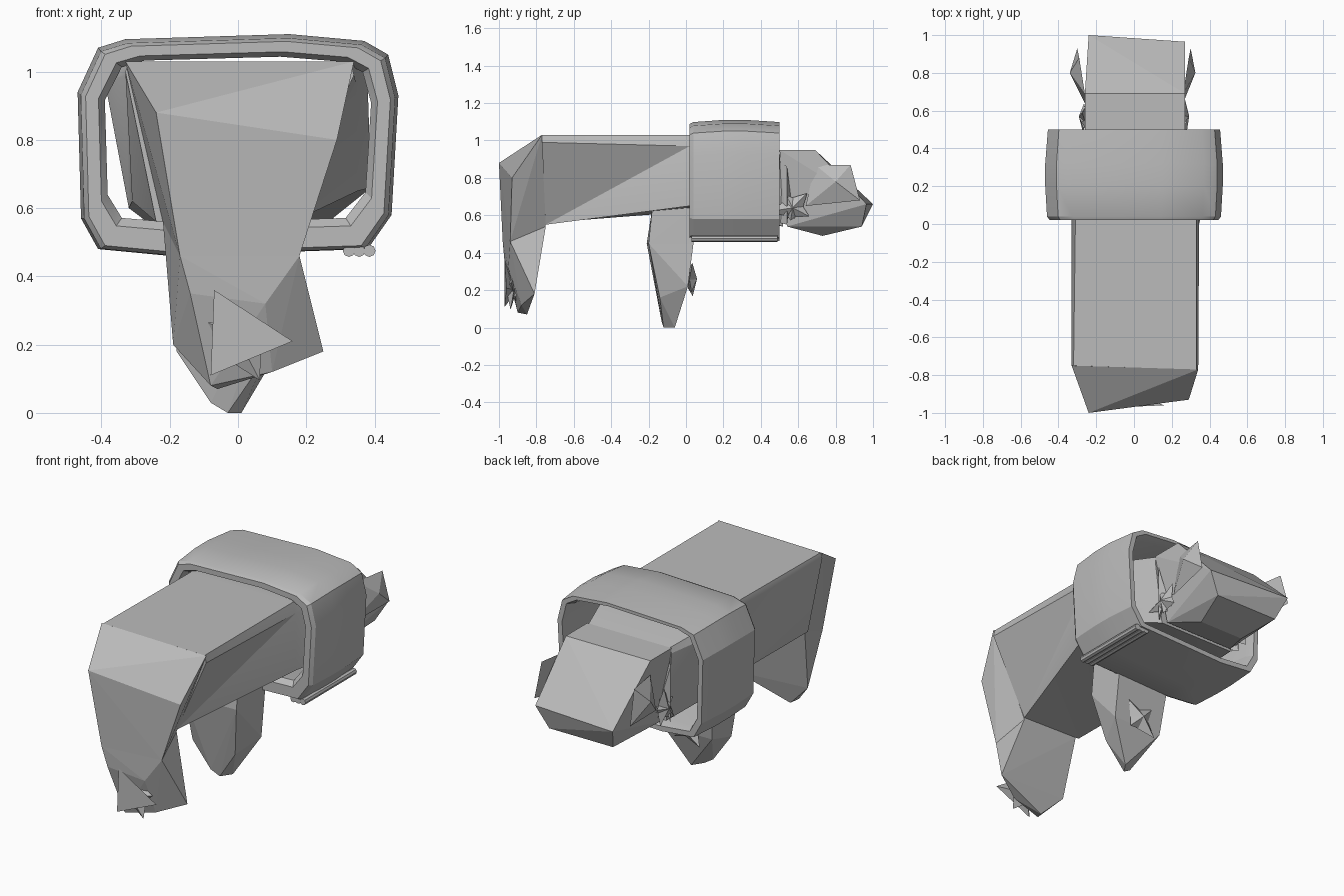
import bpy
import bmesh
from math import cos, sin, pi
from mathutils import Matrix, Vector

default_cube = bpy.data.objects.get("Cube")
if default_cube:
    bpy.data.objects.remove(default_cube, do_unlink=True)

# One plain grey for the whole model
grey = bpy.data.materials.new("plain_grey")
grey.use_nodes = True
grey.diffuse_color = (0.5, 0.5, 0.5, 1)
grey.node_tree.nodes["Principled BSDF"].inputs["Base Color"].default_value = (0.5, 0.5, 0.5, 1)


def finish(name, bm, smooth=False):
    """Turn a bmesh into a coloured, shaded object."""
    bmesh.ops.recalc_face_normals(bm, faces=bm.faces)
    mesh = bpy.data.meshes.new(name)
    bm.to_mesh(mesh)
    bm.free()
    mesh.materials.append(grey)
    part = bpy.data.objects.new(name, mesh)
    bpy.context.collection.objects.link(part)
    if smooth:
        bpy.ops.object.select_all(action='DESELECT')
        part.select_set(True)
        bpy.context.view_layer.objects.active = part
        bpy.ops.object.shade_smooth_by_angle(angle=pi / 7)
    return part


def add_hull(bm, points):
    """Add a faceted convex chunk around the points."""
    verts = [bm.verts.new(p) for p in points]
    result = bmesh.ops.convex_hull(bm, input=verts)
    loose = [v for v in result["geom_interior"] if isinstance(v, bmesh.types.BMVert)]
    bmesh.ops.delete(bm, geom=loose, context='VERTS')


def hull(name, *chunks):
    bm = bmesh.new()
    for points in chunks:
        add_hull(bm, points)
    return finish(name, bm)


def loft(name, sections, closed=False):
    """Skin matching cross-sections with triangles."""
    bm = bmesh.new()
    rows = [[bm.verts.new(p) for p in section] for section in sections]
    pairs = list(zip(rows, rows[1:]))
    if closed:
        pairs.append((rows[-1], rows[0]))
    else:
        bm.faces.new(rows[0])
        bm.faces.new(rows[-1])
    for a, b in pairs:
        for i in range(len(a)):
            j = (i + 1) % len(a)
            bm.faces.new((a[i], a[j], b[i]))
            bm.faces.new((a[j], b[j], b[i]))
    return finish(name, bm, True)


def spikes(name, centre, axis, lengths, width):
    """Fan of pointed shards spread around an axis."""
    bm = bmesh.new()
    axis = Vector(axis).normalized()
    u = axis.orthogonal().normalized()
    v = axis.cross(u)
    c = Vector(centre)
    for i, length in enumerate(lengths):
        angle = 2 * pi * i / len(lengths)
        out = u * cos(angle) + v * sin(angle)
        side = axis.cross(out) * width
        add_hull(bm, [c + side, c - side, c + axis * width * 0.7, c + (out + axis * 0.2) * length])
    return finish(name, bm)


# Torso, widening inside the band and then narrowing to the neck
loft("torso", [
    [(-.33, -.75, 1), (-.32, -.75, 1.03), (.33, -.77, 1.03),
     (.34, -.77, .99), (.14, -.75, .55), (-.24, -.75, .56)],
    [(-.33, .02, .99), (-.31, .02, 1.03), (.33, .02, 1.03),
     (.345, .02, .97), (.35, .02, .65), (-.31, .02, .62)],
    [(-.39, .13, .97), (-.36, .13, 1.03), (.36, .13, 1.03),
     (.38, .13, .96), (.39, .13, .66), (-.32, .13, .6)],
    [(-.26, .5, .92), (-.25, .5, .95), (.26, .5, .95),
     (.27, .5, .92), (.24, .52, .54), (-.24, .52, .54)],
])

# Rear haunch and the single broad rear leg
knee = [(-.17, -.98, .46), (.18, -.94, .46), (.14, -.75, .54), (-.22, -.75, .56)]
hull("rear_haunch", knee + [
    (-.24, -1, .88), (.29, -.93, .8), (.34, -.77, 1.03), (-.33, -.75, 1.03)])
hull("rear_leg", knee + [
    (-.14, -.97, .35), (.08, -.95, .32), (.25, -.81, .18), (-.19, -.82, .2),
    (-.08, -.9, .08), (.1, -.88, .12), (-.06, -.85, .07)])
hull("rear_claw", [
    (-.07, -.97, .36), (.16, -.96, .21), (-.08, -.97, .11), (0, -.9, .2)])
spikes("rear_paw_spikes", (0, -.91, .22), (0, -1, 0), [.11, .14, .12, .1, .14], .08)

# Single front leg, nearly straight down to a pointed foot
shin = [(-.19, -.21, .45), (.13, -.2, .45), (.14, .04, .45), (-.19, .04, .45)]
hull("front_leg", shin + [
    (-.19, -.18, .64), (.13, -.18, .64), (.14, .04, .64), (-.19, .04, .64)],
    shin + [(-.18, -.15, .18), (.08, -.14, .16), (.14, .01, .22), (-.17, .01, .22),
            (-.08, -.13, .03), (-.03, -.12, 0), (.01, -.06, 0)])
spikes("front_paw_spikes", (-.02, .01, .26), (0, 1, 0), [.12, .1, .13, .11], .07)

# Hollow band around the shoulders, thick at one rim and thin at the other
outline = [(-.47, .94), (-.41, 1.07), (-.33, 1.095), (.15, 1.11), (.37, 1.09), (.44, 1.05),
           (.47, .93), (.45, .58), (.38, .48), (-.2, .46), (-.41, .48), (-.46, .57)]
middle = .785
lips = [(.05, .83, .75, .8), (.02, .87, .81, .795), (.02, .95, .95, .78),
        (.04, .98, .98, .78), (.2, 1, 1, middle), (.32, 1, 1, middle),
        (.5, .97, .98, .78), (.5, .91, .91, middle), (.45, .88, .86, middle)]
loft("shoulder_band", [
    [(x * wide, y, centre + (z - middle) * tall) for x, z in outline]
    for y, wide, tall, centre in lips], closed=True)

# Three ridges running under the band
bm = bmesh.new()
for i in range(3):
    place = Matrix.Translation((.325 + i * .03, .26, .475)) @ Matrix.Rotation(pi / 2, 4, 'X')
    bmesh.ops.create_cone(bm, cap_ends=True, segments=8, radius1=.018, radius2=.018,
                          depth=.46, matrix=place)
finish("band_ridges", bm, True)

# Wedge head with a broad sloping face
hull("head", [
    (-.26, .5, .95), (.27, .5, .95), (-.26, .69, .95), (.27, .69, .95),
    (-.24, 1, .66), (.27, .965, .66), (-.2, .94, .54), (.2, .94, .54),
    (-.14, .73, .49), (.14, .73, .49), (-.22, .54, .54), (.22, .54, .54)])

# Ears and the jagged cheeks behind them
for name, side, peak in (("right", -1, .34), ("left", 1, .325)):
    hull(name + "_ear", [
        (side * .26, .69, .87), (side * .29, .88, .87), (side * .3, .93, .68),
        (side * .26, .64, .65), (side * peak, .8, .78)])
    spikes(name + "_cheek_spikes", (side * .25, .57, .64), (side, 0, 0),
           [.11, .08, .12, .07, .1], .06)
    hull(name + "_cheek_plate", [
        (side * .24, .5, .56), (side * .28, .54, .55), (side * .28, .54, .86),
        (side * .25, .5, .89), (side * .24, .56, .7)])
